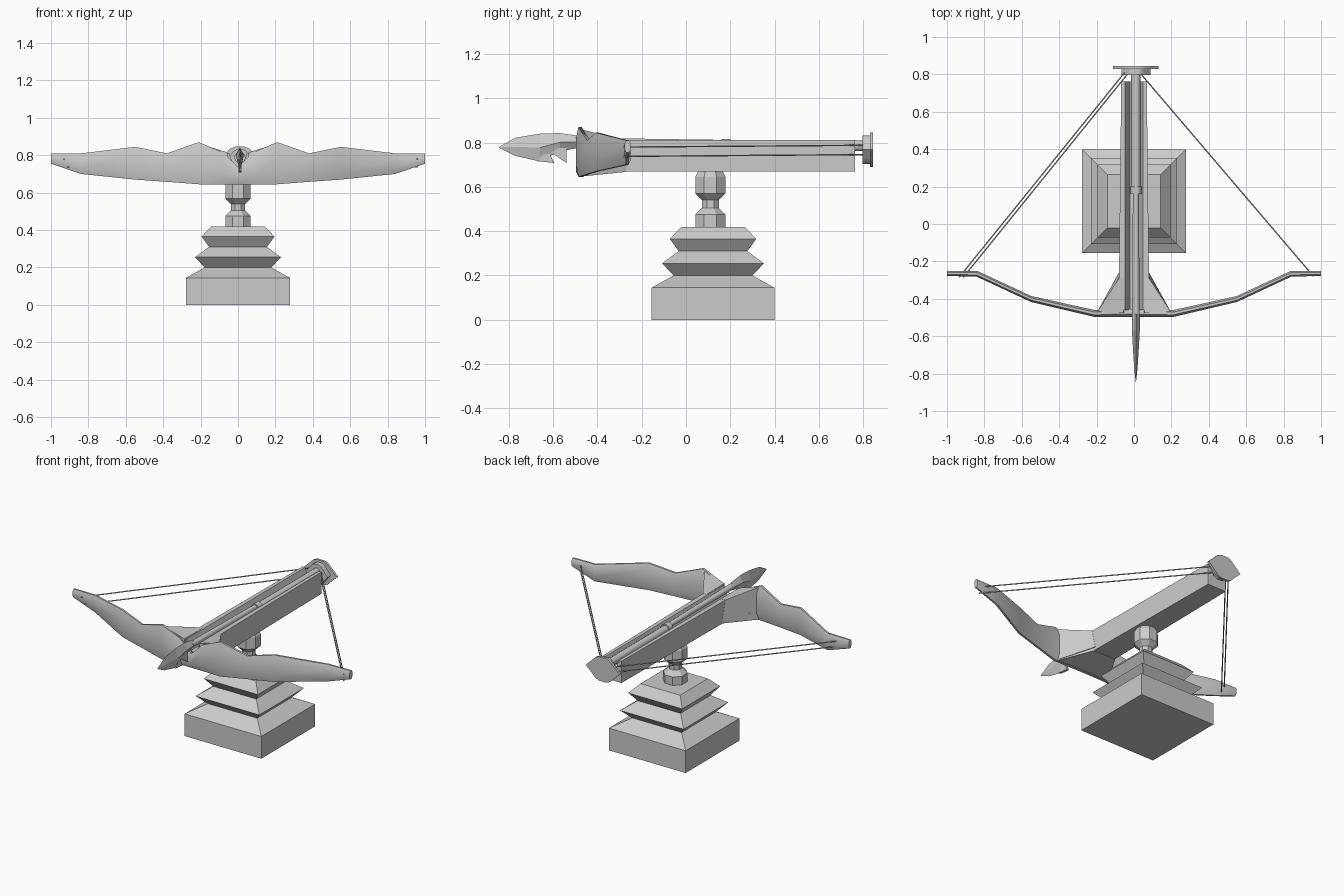
import bpy, bmesh, math
from mathutils import Vector

if "Cube" in bpy.data.objects:
    bpy.data.objects.remove(bpy.data.objects["Cube"])

grey = bpy.data.materials.new("stone_grey")
grey.diffuse_color = (0.6, 0.6, 0.6, 1)
grey.use_nodes = True
grey.node_tree.nodes["Principled BSDF"].inputs["Base Color"].default_value = grey.diffuse_color


def loft(name, rings, smooth=None):
    """Skin a list of equal-length rings of points and cap both ends."""
    bm = bmesh.new()
    vs = [[bm.verts.new(p) for p in r] for r in rings]
    n = len(vs[0])
    for a, b in zip(vs, vs[1:]):
        for i in range(n):
            j = (i + 1) % n
            bm.faces.new((a[i], a[j], b[j], b[i]))
    bm.faces.new(vs[0])
    bm.faces.new(vs[-1])
    bmesh.ops.recalc_face_normals(bm, faces=bm.faces)
    me = bpy.data.meshes.new(name)
    bm.to_mesh(me)
    bm.free()
    me.materials.append(grey)
    ob = bpy.data.objects.new(name, me)
    bpy.context.collection.objects.link(ob)
    if smooth:
        bpy.ops.object.select_all(action='DESELECT')
        bpy.context.view_layer.objects.active = ob
        ob.select_set(True)
        bpy.ops.object.shade_smooth_by_angle(angle=math.radians(smooth))
    return ob


def turned(name, cy, sides, profile):
    """Upright prism stack with flat sides facing the axes; profile = (half width, z)."""
    k = 1 / math.cos(math.pi / sides)
    ang = [(i + 0.5) * 2 * math.pi / sides for i in range(sides)]
    loft(name, [[(r * k * math.cos(a), cy + r * k * math.sin(a), z) for a in ang]
                for r, z in profile])


def rod(name, a, b, r, r2=None, sides=10):
    a, b = Vector(a), Vector(b)
    q = (b - a).to_track_quat('Z', 'Y')
    ring = lambda c, rad: [c + q @ Vector((rad * math.cos(2 * math.pi * i / sides),
                                           rad * math.sin(2 * math.pi * i / sides), 0))
                           for i in range(sides)]
    loft(name, [ring(a, r), ring(b, r2 or r)], 50)


# Stepped pedestal and swivel post
turned("pedestal", 0.122, 4, [(0.277, 0), (0.277, 0.145), (0.178, 0.2), (0.23, 0.255),
                              (0.155, 0.31), (0.195, 0.365), (0.143, 0.42)])
turned("swivel_post", 0.11, 8, [(0.068, 0.42), (0.068, 0.475), (0.038, 0.505), (0.038, 0.54),
                                (0.068, 0.57), (0.068, 0.645), (0.05, 0.68)])


# Stock with a groove along the top
def stock_ring(y, w):
    half = [(w, 0.67), (w, 0.812), (0.048, 0.812), (0.022, 0.74)]
    return [(x, y, z) for x, z in half] + [(-x, y, z) for x, z in reversed(half)]


loft("stock", [stock_ring(-0.46, 0.082), stock_ring(-0.27, 0.08), stock_ring(0.762, 0.068)])


# Bow: stations of x, front y, back y, bottom z, top z
def bow_ring(x, f, b, lo, hi):
    t, h = b - f, hi - lo
    yz = [(f, lo + .25 * h), (f, hi - .25 * h), (f + .3 * t, hi), (b - .3 * t, hi),
          (b, hi - .2 * h), (b, lo + .2 * h), (b - .3 * t, lo), (f + .3 * t, lo)]
    return [(x, y, z) for y, z in yz]


limb = [(0.08, -0.497, -0.45, 0.645, 0.815), (0.21, -0.497, -0.46, 0.645, 0.87),
        (0.38, -0.457, -0.423, 0.658, 0.81), (0.55, -0.417, -0.385, 0.67, 0.845),
        (0.84, -0.282, -0.25, 0.70, 0.81), (1.0, -0.277, -0.25, 0.755, 0.81)]
mirrored = [(-s[0],) + s[1:] for s in reversed(limb)]
centre = [(0, -0.497, -0.45, 0.645, 0.735)]
loft("bow", [bow_ring(*s) for s in mirrored + centre + limb], 60)

# Wedge-shaped braces joining the bow to the stock
for side, s in (("left", -1), ("right", 1)):
    loft("brace_" + side, [
        [(s * 0.05, -0.475, 0.65), (s * 0.2, -0.475, 0.65),
         (s * 0.2, -0.475, 0.86), (s * 0.055, -0.475, 0.815)],
        [(s * 0.05, -0.26, 0.675), (s * 0.081, -0.26, 0.69),
         (s * 0.081, -0.29, 0.813), (s * 0.055, -0.29, 0.813)]], 40)
loft("brace_underside", [
    [(-0.2, -0.48, 0.646), (0.2, -0.48, 0.646), (0.2, -0.48, 0.7), (-0.2, -0.48, 0.7)],
    [(-0.08, -0.27, 0.668), (0.08, -0.27, 0.668), (0.08, -0.27, 0.7), (-0.08, -0.27, 0.7)]])

# Bolt, its pusher rod and collar
rod("bolt_shaft", (0.01, 0.17, 0.797), (0.01, -0.5, 0.803), 0.016, 0.02)
rod("pusher_rod", (0.01, 0.81, 0.785), (0.01, 0.16, 0.785), 0.025)
rod("pusher_collar", (0.01, 0.2, 0.788), (0.01, 0.16, 0.788), 0.03)

# Arrow head: diamond sections of y, low z, high z, half width
head = [(-0.845, 0.777, 0.78, 0.001), (-0.77, 0.74, 0.822, 0.009), (-0.66, 0.715, 0.84, 0.016),
        (-0.57, 0.76, 0.843, 0.021), (-0.48, 0.778, 0.83, 0.021)]
loft("arrow_head", [[(0.01 - w, y, (lo + hi) / 2), (0.01, y, lo),
                     (0.01 + w, y, (lo + hi) / 2), (0.01, y, hi)] for y, lo, hi, w in head])
for i, tri in enumerate([[(-0.67, 0.716), (-0.595, 0.708), (-0.625, 0.77)],
                         [(-0.63, 0.77), (-0.54, 0.708), (-0.54, 0.785)]]):
    loft("barb_%d" % (i + 1), [[(x, y, z) for y, z in tri] for x in (0.002, 0.018)])


# Eye-shaped end plates at the rear
def eye_plate(name, y0, y1, w, h):
    pts = [(1, 0), (.62, .55), (.42, .85), (.2, .98), (-.2, .98), (-.42, .85), (-.62, .55),
           (-1, 0), (-.62, -.55), (-.42, -.85), (-.2, -.98), (.2, -.98), (.42, -.85), (.62, -.55)]
    loft(name, [[(0.01 + w * a, y, 0.768 + h * b) for a, b in pts] for y in (y0, y1)], 40)


eye_plate("end_plate_inner", 0.797, 0.832, 0.078, 0.066)
eye_plate("end_plate_outer", 0.83, 0.845, 0.122, 0.08)

# Bowstrings: a pair on each side
for i, dz in enumerate((0.0, -0.042)):
    rod("string_right_%d" % (i + 1), (0.96, -0.28, 0.78 + dz), (0.03, 0.81, 0.788 + dz),
        0.0035, sides=6)
    rod("string_left_%d" % (i + 1), (-0.935 + 0.022 * i, -0.285, 0.78 + dz),
        (-0.05 + 0.022 * i, 0.81, 0.788 + dz), 0.0035, sides=6)
